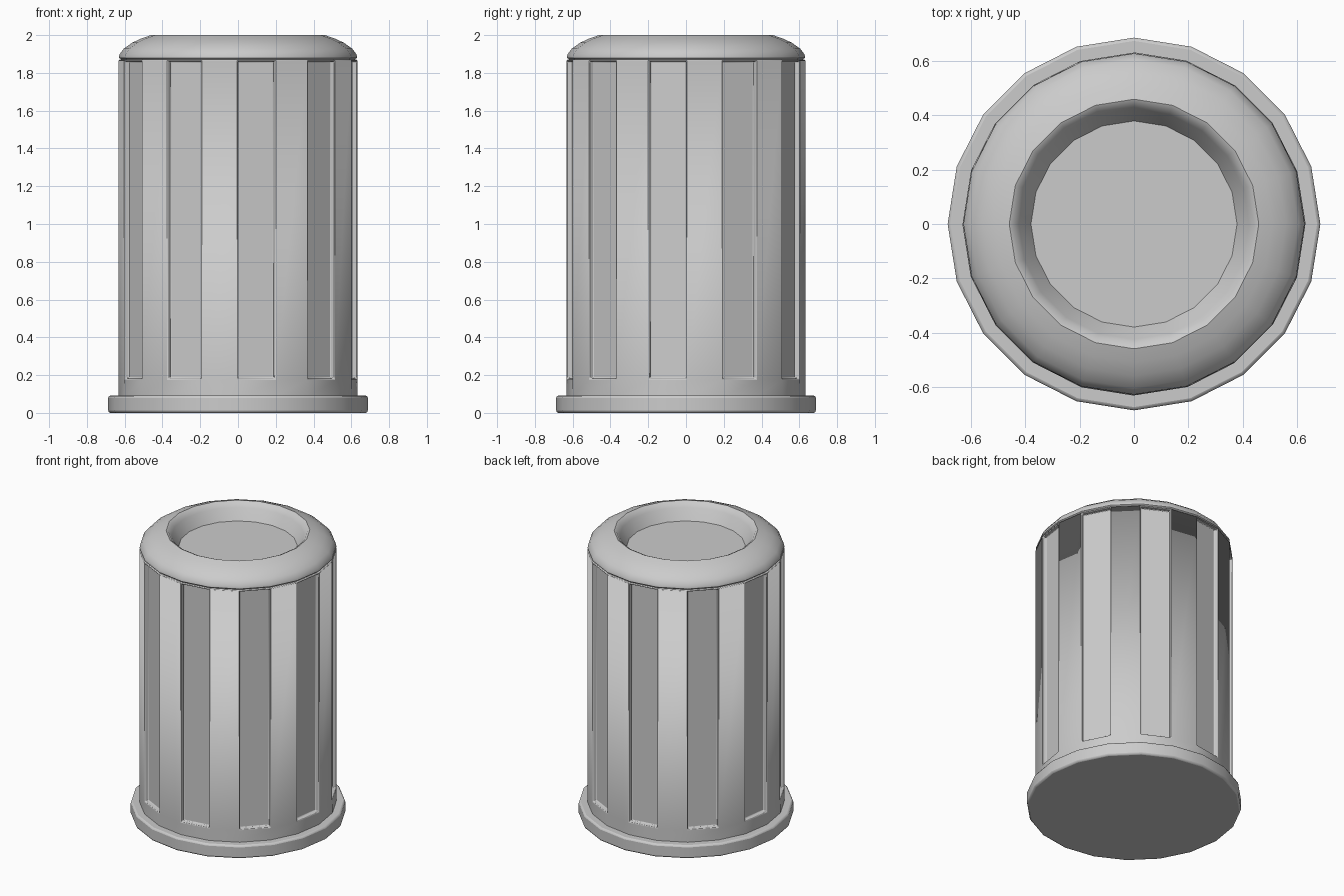
import bpy, bmesh
from math import cos, sin, radians, pi

if "Cube" in bpy.data.objects:
    bpy.data.objects.remove(bpy.data.objects["Cube"])

SIDES = 20


def lathe(profile, bm):
    """Spin (radius, z) points into a closed 20-sided solid; returns rows of side faces."""
    rings = [[bm.verts.new((r * cos(2 * pi * i / SIDES), r * sin(2 * pi * i / SIDES), z))
              for i in range(SIDES)] for r, z in profile]
    rows = []
    for a, b in zip(rings, rings[1:]):
        rows.append([bm.faces.new((a[i], a[(i + 1) % SIDES], b[(i + 1) % SIDES], b[i]))
                     for i in range(SIDES)])
    bm.faces.new(rings[0][::-1])
    bm.faces.new(rings[-1])
    return rows


def finish(name, bm, bevel=0.0):
    bmesh.ops.recalc_face_normals(bm, faces=bm.faces[:])
    me = bpy.data.meshes.new(name)
    bm.to_mesh(me)
    bm.free()
    ob = bpy.data.objects.new(name, me)
    bpy.context.collection.objects.link(ob)
    if bevel:
        m = ob.modifiers.new("soft_edges", 'BEVEL')
        m.width = bevel
        m.segments = 2
        m.limit_method = 'ANGLE'
        m.angle_limit = radians(35)
    bpy.ops.object.select_all(action='DESELECT')
    ob.select_set(True)
    bpy.context.view_layer.objects.active = ob
    bpy.ops.object.shade_smooth_by_angle(angle=radians(40))
    return ob


# base flange
bm = bmesh.new()
lathe([(0.687, 0.0), (0.687, 0.092)], bm)
finish("base_flange", bm, 0.012)

# body with every other side recessed
bm = bmesh.new()
rows = lathe([(0.632, 0.08), (0.632, 0.18), (0.632, 1.86), (0.632, 1.87)], bm)
panels = [rows[1][i] for i in range(1, SIDES, 2)]
out = bmesh.ops.extrude_discrete_faces(bm, faces=panels)
for f in out["faces"]:
    for v in f.verts:
        v.co.x *= 0.605 / 0.632
        v.co.y *= 0.605 / 0.632
        if v.co.z < 1:
            v.co.z += 0.006
finish("ribbed_body", bm, 0.005)

# domed lid with sunken centre
bm = bmesh.new()
lathe([(0.612, 1.86), (0.62, 1.873), (0.63, 1.88), (0.628, 1.897), (0.605, 1.928),
       (0.56, 1.96), (0.51, 1.983), (0.46, 2.0), (0.445, 1.993), (0.425, 1.965),
       (0.38, 1.89)], bm)
finish("lid", bm)
